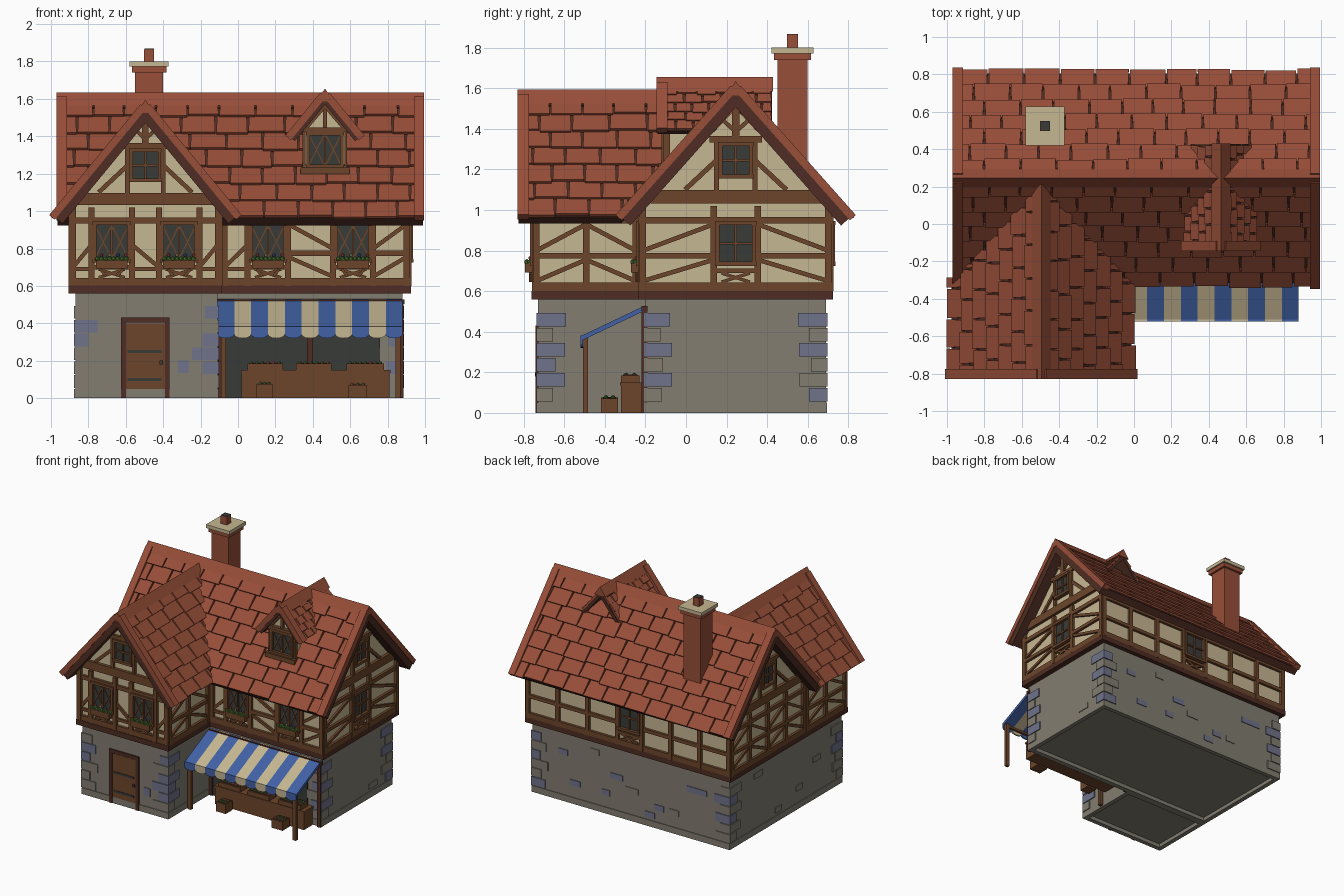
import bpy, bmesh, math, random
from mathutils import Matrix, Vector

random.seed(4)
old = bpy.data.objects.get("Cube")
if old:
    bpy.data.objects.remove(old, do_unlink=True)

PALETTE = dict(roof_tile="974E38", dark_timber="4E2C23", timber="6C452A", plaster="C6B792",
               stone="827D71", slate="6F738A", awning_blue="4262A6", dark_glass="393B39",
               leaf="4A7834", flower="B85048")
X, Y, Z = Vector((1, 0, 0)), Vector((0, 1, 0)), Vector((0, 0, 1))
WORLD = Matrix()


def make_material(name, code):
    rgb = [int(code[i:i + 2], 16) / 255 for i in (0, 2, 4)]
    col = [((c + .055) / 1.055) ** 2.4 for c in rgb] + [1]
    m = bpy.data.materials.new(name)
    m.use_nodes = True
    m.diffuse_color = col
    node = next(n for n in m.node_tree.nodes if n.type == 'BSDF_PRINCIPLED')
    node.inputs["Base Color"].default_value = col
    node.inputs["Roughness"].default_value = .9
    return m


MATS = {n: make_material(n, c) for n, c in PALETTE.items()}


def basis(u, v, w, origin):
    m = Matrix((u, v, w)).transposed().to_4x4()
    m.translation = origin
    return m


def wall(normal, pos):
    """Wall frame: u along the wall, v up, depth outward along the normal."""
    axis = X if normal.x else Y
    return basis(Y if normal.x else X, Z, normal, axis * pos)


def rect(a, b, c, d):
    return [(a, b), (c, b), (c, d), (a, d)]


class Part:
    def __init__(self, name):
        self.name, self.bm, self.used = name, bmesh.new(), []

    def slot(self, mat):
        if mat not in self.used:
            self.used.append(mat)
        return self.used.index(mat)

    def prism(self, m, pts, d0, d1, mat):
        lo, hi = ([self.bm.verts.new(m @ Vector((p[0], p[1], d))) for p in pts] for d in (d0, d1))
        n = len(pts)
        faces = [lo[::-1], hi] + [[lo[i], lo[(i + 1) % n], hi[(i + 1) % n], hi[i]] for i in range(n)]
        for f in faces:
            self.bm.faces.new(f).material_index = self.slot(mat)

    def box(self, x0, x1, y0, y1, z0, z1, mat):
        self.prism(WORLD, rect(x0, y0, x1, y1), z0, z1, mat)

    def beam(self, m, a, b, w, mat="timber", d=.02):
        p, q = Vector(a), Vector(b)
        t = (q - p).normalized() * w / 2
        s = Vector((-t.y, t.x))
        self.prism(m, [p + s, p - s, q - s, q + s], -.01, d, mat)

    def blob(self, pos, r, mat):
        new = bmesh.ops.create_icosphere(self.bm, subdivisions=1, radius=r,
                                         matrix=Matrix.Translation(pos))
        for f in {f for v in new["verts"] for f in v.link_faces}:
            f.material_index = self.slot(mat)

    def done(self):
        bmesh.ops.recalc_face_normals(self.bm, faces=self.bm.faces)
        me = bpy.data.meshes.new(self.name)
        self.bm.to_mesh(me)
        self.bm.free()
        for mat in self.used:
            me.materials.append(MATS[mat])
        bpy.context.collection.objects.link(bpy.data.objects.new(self.name, me))


# Stone ground floor with plinth rims and corner blocks
p = Part("stone_ground_floor")
for x0, x1, y0, y1 in ((-.87, .88, -.2, .69), (-.87, -.11, -.73, -.2)):
    p.box(x0, x1, y0, y1, .03, .57, "stone")
    for y in (y0 - .006, y1 - .03):
        p.box(x0 - .006, x1 + .006, y, y + .036, 0, .05, "stone")
    for x in (x0 - .006, x1 - .03):
        p.box(x, x + .036, y0, y1, 0, .05, "stone")
p.done()

p = Part("corner_stones")
for x, y, dx, dy, banded in ((-.87, -.73, 1, 1, False), (-.11, -.73, -1, 1, True),
                             (.88, -.2, -1, 1, True), (.88, .69, -1, -1, False),
                             (-.87, .69, 1, -1, False)):
    for k in range(6):
        a, b = ((.13, .08), (.08, .13))[k % 2]
        a, b, z = a + random.uniform(-.015, .01), b + random.uniform(-.01, .01), .055 + k * .074
        blue = banded and k % 2 or random.random() < .3
        p.box(x - dx * .008, x + dx * a, y - dy * .008, y + dy * b, z, z + .068,
              "slate" if blue else "stone")
p.done()

p = Part("wall_stones")
for frame, a, b, count in ((wall(Y, .69), -.7, .65, 11), (wall(X, .88), .25, .5, 1),
                           (wall(-X, -.87), -.5, .45, 4)):
    for k in range(count):
        u = a + (b - a) * (k + random.random() * .6) / count
        z = .07 + .075 * random.randrange(6)
        p.prism(frame, rect(u, z, u + random.uniform(.07, .11), z + .045), 0, .006,
                "stone" if frame.col[2].x or k % 3 == 2 else "slate")
p.prism(wall(-Y, -.73), rect(-.32, .135, -.265, .2), 0, .006, "slate")
p.done()

# Plastered upper storey and its dark sill beams
p = Part("plaster_upper_floor")
for normal, pos, far, c, half, eave, peak in ((X, .905, 1.79, .245, .46, 1.01, 1.5),
                                              (-Y, -.738, .8, -.495, .39, 1.03, 1.47)):
    p.prism(wall(normal, pos), [(c - half, .59), (c + half, .59), (c + half, eave),
                                (c, peak), (c - half, eave)], -far, 0, "plaster")
p.done()
p = Part("sill_beams")
p.box(-.905, .925, -.235, .725, .56, .602, "dark_timber")
p.box(-.905, -.085, -.762, -.2, .56, .602, "dark_timber")
p.done()

# Timber framing, windows and flower boxes
frames, windows, planters = Part("timber_framing"), Part("windows"), Part("flower_boxes")


def window(m, c, z0, z1, half, lattice):
    w = windows
    w.prism(m, rect(c - half, z0, c + half, z1), 0, .009, "dark_glass")
    for k in (-1, 1):
        w.beam(m, (c + k * half, z0 - .01), (c + k * half, z1 + .01), .018, d=.03)
    for z in (z0, z1):
        w.beam(m, (c - half - .012, z), (c + half + .012, z), .02, d=.032)
    w.beam(m, (c, z0), (c, z1), .012, d=.02)
    mid = (z0 + z1) / 2
    if lattice:
        for k in (-1, 1):
            for off in (-half, 0):
                u0, u1 = c + off, c + off + half
                w.beam(m, (u0, mid - k * .09), (u1, mid + k * .09), .007, d=.015)
    else:
        w.beam(m, (c - half, mid), (c + half, mid), .012, d=.02)


def planter(m, c):
    planters.prism(m, rect(c - .085, .692, c + .085, .738), .02, .055, "timber")
    for k in (-1, 1):
        planters.beam(m, (c + k * .06, .69), (c + k * .03, .65), .015, d=.035)
    for k in range(8):
        spot = m @ Vector((c - .077 + k * .022, .744, .038 + .008 * (-1) ** k))
        planters.blob(spot, .015, "leaf")
        if k % 2:
            planters.blob(spot + Z * .02, .01, ("flower", "plaster", "awning_blue")[k // 2 % 3])


def framing(m, u0, u1, centres=(), lattice=False, plain=False):
    for z, w in ((.622, .042), (.95, .032)):
        frames.beam(m, (u0, z), (u1, z), w)
    cuts = sorted([u0 + .018, u1 - .018] + [c + k * .108 for c in centres for k in (-1, 1)])
    side = 1
    for a, b in zip(cuts, cuts[1:]):
        c = (a + b) / 2
        if any(abs(c - q) < .01 for q in centres):
            frames.beam(m, (a, .7), (b, .7), .022)
            for k in (-1, 1):
                frames.beam(m, (c - .07, .667 - k * .022), (c + .07, .667 + k * .022), .016, d=.015)
            window(m, c, .735, .935, .09, lattice)
            if lattice:
                planter(m, c)
            n = 1
        else:
            n = max(1, round((b - a) / .24))
            for i in range(n):
                l, r = a + (b - a) * i / n, a + (b - a) * (i + 1) / n
                lo, hi = (l, r) if side > 0 else (r, l)
                if plain or r - l > .16:
                    frames.beam(m, (l, .775), (r, .775), .028)
                    if not plain:
                        frames.beam(m, (lo, .65), (hi, .755), .022, d=.016)
                        frames.beam(m, (lo, .8), (hi, .93), .022, d=.016)
                else:
                    frames.beam(m, (lo, .7), (hi, .82), .022, d=.016)
                    frames.beam(m, (lo, .69), (hi, .69), .022, d=.016)
                side = -side
        for i in range(n + 1):
            u = a + (b - a) * i / n
            frames.beam(m, (u, .6), (u, 1.02), .032, d=.022)


def gable(m, c, slope, peak):
    half = (peak + .035 - 1.065) / slope
    frames.beam(m, (c - half, 1.065), (c + half, 1.065), .065, d=.024)
    frames.beam(m, (c - .13, 1.348), (c + .13, 1.348), .032)
    frames.beam(m, (c, 1.35), (c, peak), .035)
    for k in (-1, 1):
        frames.beam(m, (c + k * .095, 1.09), (c + k * .095, 1.35), .026)
        frames.beam(m, (c + k * .1, 1.24), (c + k * .25, 1.1), .024, d=.016)
        frames.beam(m, (c, 1.385), (c + k * .06, 1.44), .02, d=.016)
    window(m, c, 1.165, 1.325, .075, False)


front, right, left = wall(-Y, -.738), wall(X, .905), wall(-X, -.885)
framing(front, -.9, -.09, (-.675, -.315), True)
framing(wall(-Y, -.215), -.09, .92, (.16, .615), True)
framing(right, -.23, .72, (.245,))
framing(left, -.23, .72)
framing(left, -.755, -.23)
framing(wall(X, -.105), -.755, -.23)
framing(wall(Y, .705), -.9, .92, (0,), plain=True)
gable(front, -.495, 1.21, 1.47)
gable(right, .245, 1.12, 1.5)
gable(left, .245, 1.12, 1.5)

# Dormer body
dormer, c = Part("dormer"), .465
m = wall(-Y, -.09)
dormer.prism(m, [(c - .11, 1.15), (c + .11, 1.15), (c + .11, 1.42), (c, 1.56), (c - .11, 1.42)],
             -.3, 0, "plaster")
window(m, c, 1.24, 1.415, .09, True)
dormer.beam(m, (c - .13, 1.215), (c + .13, 1.215), .035, d=.045)
dormer.beam(m, (c - .13, 1.435), (c + .13, 1.435), .026, d=.03)
for k in (-1, 1):
    dormer.beam(m, (c + k * .112, 1.2), (c + k * .112, 1.43), .014)
    dormer.beam(m, (c + k * .12, 1.43), (c, 1.57), .03, d=.03)
dormer.beam(m, (c, 1.43), (c, 1.56), .022)
dormer.done()
for part in (frames, windows, planters):
    part.done()


# Tiled roofs: dark slabs, overlapping tile rows, raised verges and ridge caps
def slope_frame(along, c, ridge, side, run, drop):
    across = Y if along == X else X
    down = (across * side * run - Z * drop).normalized()
    out = (across * side * drop + Z * run).normalized()
    return basis(along, down, out, across * c + Z * ridge), math.hypot(run, drop)


def roof(name, along, c, ridge, run, drop, u0, top, low, rows, width, verges, thick):
    part = Part(name)
    for side in (-1, 1):
        m, length = slope_frame(along, c, ridge, side, run, drop)
        part.prism(m, [(u0, 0), (top, 0), (low, length), (u0, length)], -thick, 0, "dark_timber")
        step = length / rows
        for r in range(rows):
            end = top + (low - top) * (r + .5) / rows
            u = u0 - width * (.5 if r % 2 else 0)
            tilt = m @ Matrix.Translation((0, r * step, .002)) @ Matrix.Rotation(.11, 4, 'X')
            while u < end - .01:
                a, b = max(u, u0), min(u + width * random.uniform(.9, 1.1), end)
                u = b if b > u else end
                drop_end = step * 1.05 + random.uniform(-.008, .008)
                if b - a > .02:
                    part.prism(tilt, [(a + .007, 0), (b - .007, 0), (b - .003, drop_end),
                                      (a + .003, drop_end)], -.006, .01, "roof_tile")
        for u in verges:
            part.prism(m, rect(u, 0, u + .055, length + .01), -.005, .034, "roof_tile")
    end_frame = wall(X if along == X else Y, 0)
    part.prism(end_frame, [(c - .05, ridge - .025), (c, ridge + .045), (c + .05, ridge - .025)],
               u0 - .005, top + .005, "roof_tile")
    part.done()


roof("main_roof", X, .245, 1.59, .56, .63, -.965, .99, .99, 7, .18, (-.97, .94), .055)
roof("wing_roof", Y, -.495, 1.55, .482, .585, -.825, .205, -.32, 7, .17, (-.83,), .05)
roof("dormer_roof", Y, .465, 1.61, .18, .22, -.14, .425, .425, 5, .09, (-.145,), .025)

# Chimney
p = Part("chimney")
x, y = -.475, .525
for r, z0, z1, mat in ((.075, 1.1, 1.75, "roof_tile"), (.092, 1.74, 1.775, "roof_tile"),
                       (.104, 1.772, 1.8, "plaster"), (.027, 1.8, 1.865, "roof_tile"),
                       (.026, 1.864, 1.868, "dark_glass")):
    p.box(x - r, x + r, y - r, y + r, z0, z1, mat)
p.done()

# Front door
p = Part("front_door")
m = wall(-Y, -.73)
p.prism(m, rect(-.6, 0, -.39, .4), 0, .006, "timber")
for u in (-.612, -.378):
    p.beam(m, (u, 0), (u, .43), .026, "dark_timber", .012)
p.beam(m, (-.625, .418), (-.365, .418), .026, "dark_timber", .013)
for z in (.1, .25):
    p.beam(m, (-.59, z), (-.41, z), .016, "dark_glass", .01)
p.beam(m, (-.42, .19), (-.4, .19), .02, "dark_glass", .015)
p.done()

# Shop opening, awning and its posts
p = Part("shop_opening")
m = wall(-Y, -.2)
p.prism(m, rect(-.108, .0, .76, .5), 0, .009, "dark_glass")
for u in (-.09, .385, .87):
    p.beam(m, (u, 0), (u, .52), .03, "dark_timber", .02)
p.beam(m, (-.11, .515), (.89, .515), .025, "dark_timber", .02)
p.done()

awning, posts = Part("striped_awning"), Part("awning_posts")
m, length = slope_frame(X, -.2, .53, -1, .315, .15)
hem = wall(-Y, -.515)
for k in range(11):
    a, mat = -.11 + k * .09, ("awning_blue", "plaster")[k % 2]
    awning.prism(m, rect(a, 0, a + .09, length), -.022, 0, mat)
    curve = [(a + .045 - .045 * math.cos(t * math.pi / 6), .34 - .02 * math.sin(t * math.pi / 6))
             for t in range(7)]
    awning.prism(hem, curve + [(a + .09, .382), (a, .382)], -.008, .005, mat)
awning.done()
for x in (-.078, .855):
    posts.box(x - .014, x + .014, -.507, -.482, 0, .37, "timber")
posts.box(-.1, .87, -.505, -.487, .345, .362, "timber")
posts.done()

# Market counter and produce crates
p = Part("market_counter")
p.box(.02, .81, -.32, -.21, 0, .135, "timber")
p.box(.015, .815, -.325, -.205, .135, .15, "timber")
p.done()
p = Part("produce_crates")
for x0, x1, y0, y1, z, h in ((.05, .24, -.32, -.23, .15, .035), (.31, .5, -.32, -.23, .15, .035),
                             (.58, .78, -.32, -.23, .15, .035), (.1, .185, -.42, -.335, 0, .075),
                             (.59, .69, -.42, -.335, 0, .07)):
    p.box(x0, x1, y0, y1, z, z + h, "timber")
    p.box(x0 + .01, x1 - .01, y0 + .01, y1 - .01, z + h, z + h + .004, "dark_timber")
    n = round((x1 - x0) / .03)
    for i in range(n):
        for y in (y0 + .025, y1 - .025):
            p.blob(Vector((x0 + .02 + i * (x1 - x0 - .04) / (n - 1), y, z + h + .002)), .012,
                   "flower" if random.random() < .12 else "leaf")
p.done()
